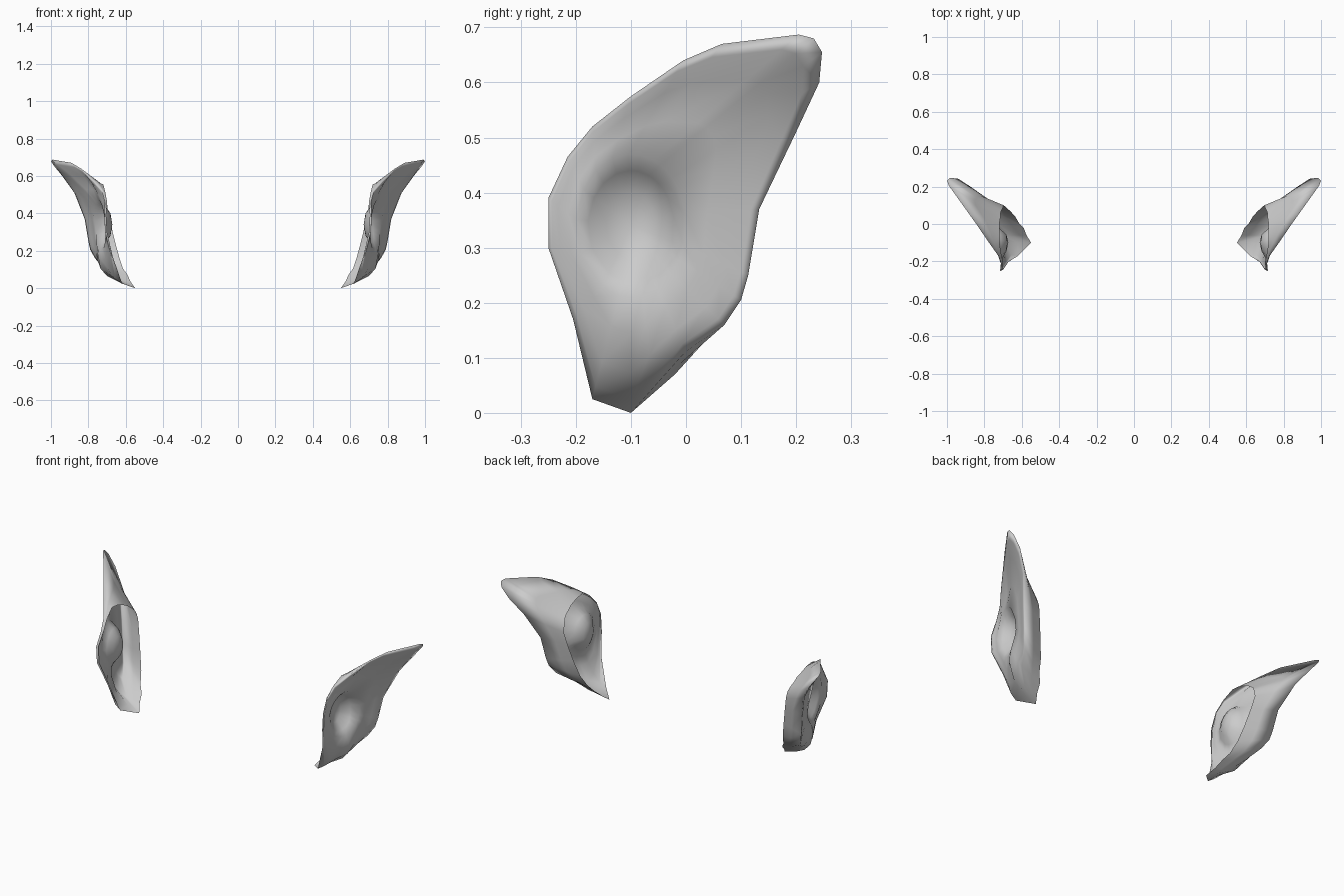
import bpy, bmesh, math
from mathutils import Vector

if "Cube" in bpy.data.objects:
    bpy.data.objects.remove(bpy.data.objects["Cube"])

skin = bpy.data.materials.new("plain_grey")
skin.diffuse_color = (0.6, 0.6, 0.6, 1)
skin.use_nodes = True
skin.node_tree.nodes["Principled BSDF"].inputs["Base Color"].default_value = skin.diffuse_color

# Each row: outer rim point (x, y, z), then matching point on the open base edge
PROFILE = [
    (.62, -.17, .025, .62, -.17, .025), (.55, -.10, 0, .55, -.10, 0),
    (.655, -.06, .045, .575, -.06, .035), (.725, 0, .112, .59, -.02, .07),
    (.765, .07, .16, .615, .005, .105), (.79, .10, .205, .635, .04, .165),
    (.80, .113, .25, .658, .065, .25), (.82, .133, .37, .682, .088, .35),
    (.875, .20, .51, .697, .10, .42), (.94, .242, .60, .70, .09, .455),
    (.985, .247, .655, .71, .07, .485), (1.0, .232, .68, .715, .05, .50),
    (.99, .205, .687, .715, .03, .515), (.89, .065, .67, .72, 0, .53),
    (.84, -.005, .64, .72, -.05, .55), (.775, -.10, .575, .72, -.10, .555),
    (.725, -.17, .52, .71, -.16, .515), (.71, -.215, .465, .70, -.205, .462),
    (.715, -.25, .39, .705, -.245, .39), (.71, -.25, .30, .70, -.245, .30),
    (.675, -.205, .17, .67, -.20, .17),
]
CENTRE = (-.10, .34)
# Extra outward bulge of the lobe, by rim point
LOBE = {0: .035, 1: .08, 2: .055, 3: .02}


def bump(a, at, width):
    """Smooth hump around one angle."""
    d = (a - at + math.pi) % math.tau - math.pi
    return math.exp(-(d / width) ** 2)


def bowl_ring(angles, ry, rz, x_of):
    """Oval ring around the ear hollow; x_of gives its depth from y, z and angle."""
    ring = []
    for a in angles:
        y = CENTRE[0] + ry * math.cos(a)
        z = CENTRE[1] + rz * math.sin(a)
        ring.append(Vector((x_of(y, z, a), y, z)))
    return ring


def build_ear(name, side):
    n = len(PROFILE)
    rim = [Vector(p[:3]) for p in PROFILE]
    base = [Vector(p[3:]) for p in PROFILE]

    # Blend true and even angles so the hollow's points stay well spread
    start = math.atan2(rim[0].z - CENTRE[1], rim[0].y - CENTRE[0])
    angles = []
    for i, p in enumerate(rim):
        true = (math.atan2(p.z - CENTRE[1], p.y - CENTRE[0]) - start + 1e-6) % math.tau
        angles.append(start + .7 * true + .3 * math.tau * i / n)

    # Fold around the hollow, then its walls and floor
    fold = bowl_ring(angles, .10, .13,
                     lambda y, z, a: .735 + .25 * (y + .1) + .08 * (z - .34)
                     + .012 * bump(a, .6, .6) + .012 * bump(a, -.9, .5))
    wall = bowl_ring(angles, .078, .10,
                     lambda y, z, a: .71 + .12 * (y + .1) + .01 * bump(a, -.9, .5))
    floor = bowl_ring(angles, .045, .06, lambda y, z, a: .682)

    # Outer face: hollowed under the top rim, bulging at the lobe
    def dished(t, top, rest, lobe):
        ring = []
        for i, (r, f) in enumerate(zip(rim, fold)):
            p = r.lerp(f, t)
            dip = top if 10 <= i <= 14 else rest
            p.x += lobe * LOBE.get(i, 0) - dip * min(1, (r - f).length / .25)
            ring.append(p)
        return ring

    # Back of the ear from the open base to the rim, waisted below the tip
    back = []
    for i, (b, r) in enumerate(zip(base, rim)):
        waist = .014 if 8 <= i <= 12 else .004 if i == 13 else 0
        back.append(b.lerp(r, .45) + waist * Vector((.6, -.6, -.5)))
    rings = [base, back, rim, dished(.12, .001, -.003, .6), dished(.35, .014, .004, 1),
             dished(.7, .016, .008, .75), fold, wall, floor]

    bm = bmesh.new()
    rows = [[bm.verts.new((side * p.x, p.y, p.z)) for p in ring] for ring in rings]
    for a, b in zip(rows, rows[1:]):
        for i in range(n):
            j = (i + 1) % n
            bm.faces.new((a[i], a[j], b[j], b[i]))
    hub = bm.verts.new((side * .672, CENTRE[0], CENTRE[1]))
    for i in range(n):
        bm.faces.new((rows[-1][i], rows[-1][(i + 1) % n], hub))
    bmesh.ops.remove_doubles(bm, verts=bm.verts, dist=.0005)

    # Point the outer face away from the head
    bmesh.ops.recalc_face_normals(bm, faces=bm.faces)
    bm.faces.ensure_lookup_table()
    hub_face = min(bm.faces, key=lambda f: (f.calc_center_median()
                   - Vector((side * .672, *CENTRE))).length)
    if hub_face.normal.x * side < 0:
        bmesh.ops.reverse_faces(bm, faces=bm.faces)
    for f in bm.faces:
        f.smooth = True

    mesh = bpy.data.meshes.new(name)
    bm.to_mesh(mesh)
    bm.free()
    mesh.materials.append(skin)
    ob = bpy.data.objects.new(name, mesh)
    bpy.context.collection.objects.link(ob)
    return ob


build_ear("right_ear", 1)
build_ear("left_ear", -1)
